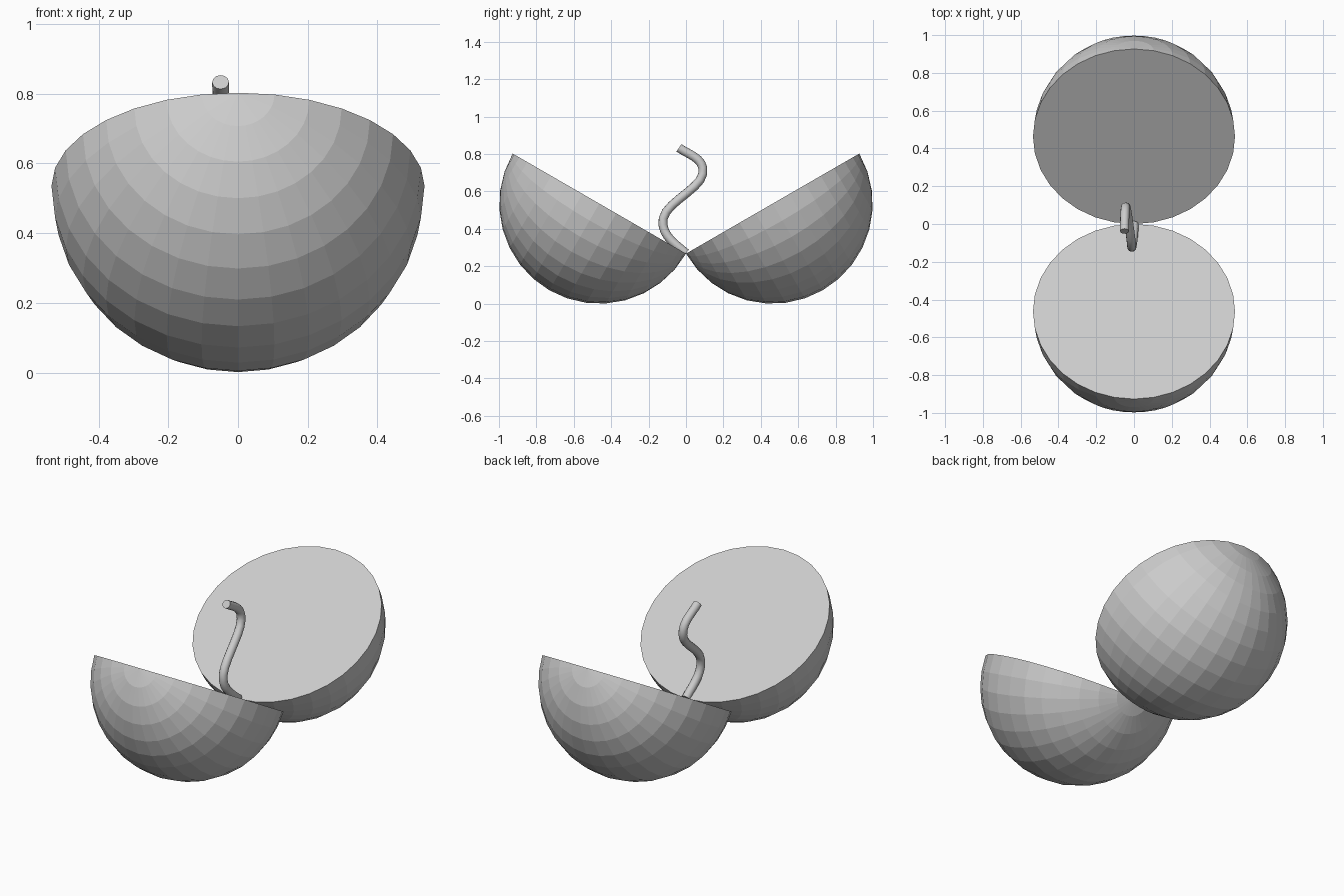
import bpy, bmesh, math
from mathutils import Matrix, Vector

if "Cube" in bpy.data.objects:
    bpy.data.objects.remove(bpy.data.objects["Cube"])

R = 0.535
TILT = math.radians(30)


def half_ball(name, side):
    # UV ball with its poles on the rim, halved, capped and tilted outwards
    bm = bmesh.new()
    bmesh.ops.create_uvsphere(bm, u_segments=32, v_segments=16, radius=R,
                              matrix=Matrix.Rotation(math.pi / 2, 4, 'X'))
    cut = bmesh.ops.bisect_plane(bm, geom=bm.verts[:] + bm.edges[:] + bm.faces[:],
                                 dist=1e-4, plane_co=(0, 0, 0), plane_no=(0, 0, 1),
                                 clear_outer=True)
    rim = [e for e in bm.edges if all(abs(v.co.z) < 1e-4 for v in e.verts)]
    bmesh.ops.contextual_create(bm, geom=rim)
    bmesh.ops.recalc_face_normals(bm, faces=bm.faces[:])
    bm.transform(Matrix.Translation((0, side * R * math.cos(TILT), R))
                 @ Matrix.Rotation(side * TILT, 4, 'X'))
    me = bpy.data.meshes.new(name)
    bm.to_mesh(me)
    bm.free()
    bpy.context.collection.objects.link(bpy.data.objects.new(name, me))


half_ball("front_half", -1)
half_ball("back_half", 1)

# Wavy stem rising from the point where the halves touch
path = [(0, 0, 0.27), (-0.012, -0.122, 0.455), (-0.042, 0.09, 0.695), (-0.05, -0.038, 0.833)]
handles = [(0, -0.06, 0.05), (0, 0.015, 0.085), (-0.006, 0.012, 0.08), (0, -0.06, 0.04)]
cu = bpy.data.curves.new("stem", 'CURVE')
cu.dimensions = '3D'
cu.bevel_depth = 0.024
cu.bevel_resolution = 4
cu.resolution_u = 7
cu.use_fill_caps = True
sp = cu.splines.new('BEZIER')
sp.bezier_points.add(len(path) - 1)
for p, co, h in zip(sp.bezier_points, path, handles):
    p.handle_left_type = p.handle_right_type = 'FREE'
    p.co = co
    p.handle_left = Vector(co) - Vector(h)
    p.handle_right = Vector(co) + Vector(h)
stem = bpy.data.objects.new("stem", cu)
bpy.context.collection.objects.link(stem)
